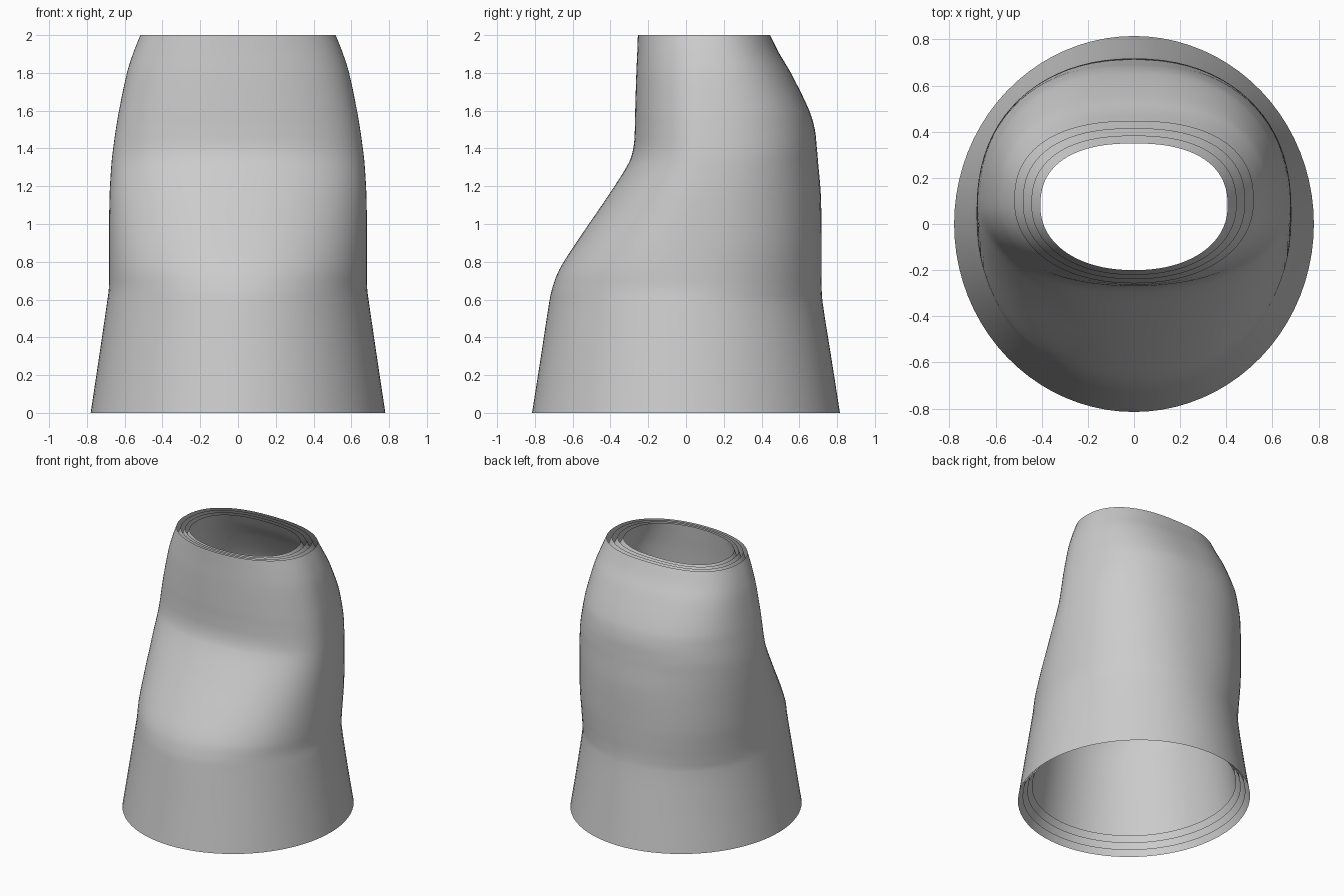
import bpy, bmesh, math

if "Cube" in bpy.data.objects:
    bpy.data.objects.remove(bpy.data.objects["Cube"])

# Sections: z, half width, front y, back y, y of widest point, front power, back power
SECTIONS = [
    (0.00, 0.780, -0.815, 0.815, 0.00, 2.0, 2.0),
    (0.30, 0.735, -0.768, 0.768, 0.00, 2.0, 2.0),
    (0.58, 0.694, -0.725, 0.724, 0.00, 2.0, 2.05),
    (0.66, 0.684, -0.708, 0.718, 0.02, 2.05, 2.1),
    (0.76, 0.683, -0.670, 0.718, 0.03, 2.1, 2.15),
    (0.90, 0.683, -0.582, 0.718, 0.05, 2.15, 2.2),
    (1.15, 0.680, -0.412, 0.714, 0.08, 2.15, 2.2),
    (1.32, 0.670, -0.305, 0.700, 0.10, 2.15, 2.25),
    (1.40, 0.661, -0.279, 0.693, 0.10, 2.15, 2.3),
    (1.50, 0.647, -0.271, 0.682, 0.10, 2.15, 2.3),
    (1.60, 0.630, -0.269, 0.653, 0.10, 2.15, 2.35),
    (1.80, 0.588, -0.263, 0.555, 0.10, 2.15, 2.4),
    (1.91, 0.553, -0.258, 0.490, 0.10, 2.15, 2.4),
    (2.00, 0.517, -0.255, 0.445, 0.10, 2.15, 2.4),
]
SIDES, STEPS = 80, 5


def smooth_rows(rows):
    """Cubic Hermite interpolation through the sections, by height."""
    n = len(rows)
    slopes = []
    for i in range(n):
        a, b = rows[max(i - 1, 0)], rows[min(i + 1, n - 1)]
        slopes.append([(q - p) / (b[0] - a[0]) for p, q in zip(a, b)])
    out = []
    for i in range(n - 1):
        a, b = rows[i], rows[i + 1]
        h = b[0] - a[0]
        for k in range(STEPS):
            t = k / STEPS
            h00, h10 = 2*t**3 - 3*t*t + 1, t**3 - 2*t*t + t
            h01, h11 = -2*t**3 + 3*t*t, t**3 - t*t
            out.append([h00*p + h10*h*sp + h01*q + h11*h*sq
                        for p, q, sp, sq in zip(a, b, slopes[i], slopes[i + 1])])
    out.append(list(rows[-1]))
    return out


def ring(bm, row, depth):
    """One closed cross-section, reduced towards the axis for inner layers."""
    z, w, front, back, mid, pf, pb = row
    late = max(0.0, (z - 1.5) / 0.5) ** 1.5
    scale = 1 - depth * (0.12 + 0.095 * late)
    lift = 0.11 * depth * (1 - z / 2)
    verts = []
    for i in range(SIDES):
        a = 2 * math.pi * i / SIDES
        c, s = math.cos(a), math.sin(a)
        p, r = (pb, back - mid) if s >= 0 else (pf, mid - front)
        x = math.copysign(abs(c) ** (2 / p), c) * w
        y = mid + math.copysign(abs(s) ** (2 / p), s) * r
        verts.append(bm.verts.new((x * scale, y * scale, z + lift)))
    return verts


def sleeve(name, depth):
    bm = bmesh.new()
    rings = [ring(bm, r, depth) for r in smooth_rows(SECTIONS)]
    for lo, hi in zip(rings, rings[1:]):
        for i in range(SIDES):
            j = (i + 1) % SIDES
            bm.faces.new((lo[i], lo[j], hi[j], hi[i])).smooth = True
    mesh = bpy.data.meshes.new(name)
    bm.to_mesh(mesh)
    bm.free()
    bpy.context.collection.objects.link(bpy.data.objects.new(name, mesh))


# Four nested open sleeves, outermost first
for k, name in enumerate(["outer_sleeve", "second_sleeve", "third_sleeve", "inner_sleeve"]):
    sleeve(name, k / 3)
